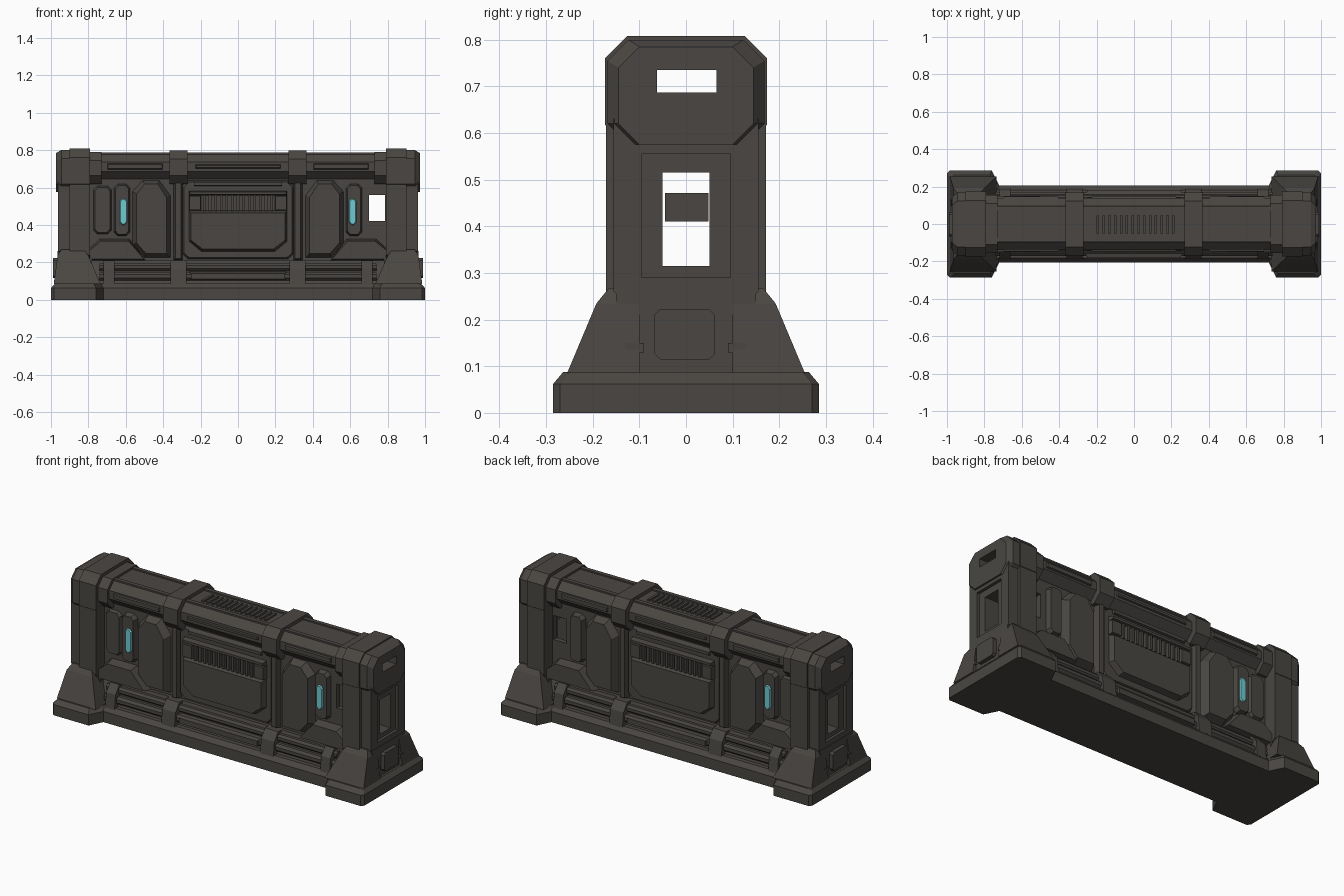
import bpy, bmesh

if "Cube" in bpy.data.objects:
    bpy.data.objects.remove(bpy.data.objects["Cube"])


def material(name, rgb):
    m = bpy.data.materials.new(name)
    m.diffuse_color = (*rgb, 1)
    m.use_nodes = True
    m.node_tree.nodes["Principled BSDF"].inputs["Base Color"].default_value = m.diffuse_color
    return m


METAL = material("dark_metal", (0.068, 0.062, 0.055))
CYAN = material("cyan_glow", (0.16, 0.60, 0.64))
CUTTERS = []


def loft(name, rings, mirror="", mat=METAL, cut=False):
    """Skin a list of matching 3D rings, cap the ends, mirror across x / y."""
    bm = bmesh.new()
    vs = [[bm.verts.new(p) for p in r] for r in rings]
    n = len(vs[0])
    for a, b in zip(vs, vs[1:]):
        for i in range(n):
            j = (i + 1) % n
            bm.faces.new((a[i], a[j], b[j], b[i]))
    bm.faces.new(vs[0])
    bm.faces.new(vs[-1])
    bmesh.ops.recalc_face_normals(bm, faces=bm.faces)
    me = bpy.data.meshes.new(name)
    bm.to_mesh(me)
    bm.free()
    me.materials.append(mat)
    ob = bpy.data.objects.new(name, me)
    bpy.context.collection.objects.link(ob)
    if mirror:
        m = ob.modifiers.new("mirror", 'MIRROR')
        m.use_axis = ("x" in mirror, "y" in mirror, False)
        m.use_mirror_merge = False
    if cut:
        for c in CUTTERS:
            b = ob.modifiers.new("cut", 'BOOLEAN')
            b.operation, b.solver, b.object = 'DIFFERENCE', 'EXACT', c
    return ob


def octo(x0, x1, y0, y1, c):
    """Rectangle with chamfered corners."""
    return [(x0 + c, y0), (x1 - c, y0), (x1, y0 + c), (x1, y1 - c),
            (x1 - c, y1), (x0 + c, y1), (x0, y1 - c), (x0, y0 + c)]


def rect(x0, x1, y0, y1):
    return [(x0, y0), (x1, y0), (x1, y1), (x0, y1)]


def prism_x(name, pts, a, b, mirror="", **k):
    return loft(name, [[(x, y, z) for y, z in pts] for x in (a, b)], mirror, **k)


def plate(name, pts, depth0, depth1, mirror="y", inset=0.0, **k):
    """Front plate: outline in x,z standing out to -depth1, edges sloped by inset."""
    cx = (min(p[0] for p in pts) + max(p[0] for p in pts)) / 2
    cz = (min(p[1] for p in pts) + max(p[1] for p in pts)) / 2
    w = max(p[0] for p in pts) - cx
    h = max(p[1] for p in pts) - cz
    top = [(cx + (x - cx) * (1 - inset / w), cz + (z - cz) * (1 - inset / h)) for x, z in pts]
    rings = [[(x, -depth0, z) for x, z in pts], [(x, -depth1, z) for x, z in top]]
    return loft(name, rings, mirror, **k)


def box(name, x0, x1, y0, y1, z0, z1, mirror="", **k):
    return prism_x(name, rect(y0, y1, z0, z1), x0, x1, mirror, **k)


# Hidden cutters: see-through windows along the length, end recesses, side opening
cutters = [box("lower_window_cutter", -1.2, 1.2, -.05, .05, .315, .515),
           box("upper_window_cutter", -1.2, 1.2, -.062, .065, .687, .735),
           box("end_recess_cutter", .945, 1.1, -.095, .095, .29, .555, "x"),
           box("side_opening_cutter", .70, .785, -.3, .3, .42, .56)]
for c in cutters:
    c.hide_render = True
    c.hide_viewport = True
    c.display_type = 'WIRE'
CUTTERS = cutters


# Base: dumbbell-shaped slab with clipped corners and chamfered rim
def base_outline(d):
    q = [(1 - d, .27 - d), (.985 - d, .285 - d), (.76 + d * .5, .285 - d), (.72 + d * .5, .205 - d)]
    right = q + [(-x, y) for x, y in reversed(q)]
    return right + [(-x, -y) for x, y in right]


loft("base_slab", [[(x, y, z) for x, y in base_outline(d)]
                   for z, d in ((0, 0), (.062, 0), (.088, .022))])

# Central sill carrying the wall
prism_x("sill", [(-.16, .08), (.16, .08), (.115, .21), (-.115, .21)], -.8, .8)

# Corner buttresses and foot block
loft("buttress", [[(x, -y, z) for x, y in rect(x0, x1, y0, y1)]
                  for z, x0, x1, y0, y1 in ((.085, .735, .985, .1, .255),
                                            (.235, .80, .965, .1, .192),
                                            (.268, .825, .945, .1, .165))], "xy")
prism_x("foot_core", rect(-.15, .15, .08, .26), .78, .965, "x")
prism_x("foot_end_plate", octo(-.068, .062, .115, .222, .012), .96, .988, "x")
for y in (-.11, .11):
    box("foot_bolt", .96, .978, y - .02, y + .02, .13, .15, "x")

# End posts: thick inner rib, narrower outer slab, head cap
prism_x("post_rib", octo(-.172, .172, .22, .65, .02), .79, .90, "x", cut=True)
prism_x("post_outer_slab", octo(-.155, .155, .24, .65, .02), .90, .962, "x", cut=True)
prism_x("post_cap_rib", octo(-.174, .174, .57, .808, .048), .79, .90, "x", cut=True)
loft("post_cap_end", [[(x, y, z) for y, z in octo(-w, w, .575, t, .045)]
                      for x, w, t in ((.88, .168, .80), (.945, .168, .80), (.972, .145, .785))],
     "x", cut=True)
prism_x("post_collar", octo(-.155, .155, .62, .79, .045), .73, .80, "x", cut=True)

# Top beam, clamps and ventilation slats
prism_x("top_beam", octo(-.138, .138, .645, .778, .042), -.8, .8, cut=True)
prism_x("beam_clamp", octo(-.168, .168, .62, .798, .045), .27, .365, "x", cut=True)
for s in (-1, 1):
    box("beam_rail", -.74, .74, s * .085 - .012, s * .085 + .012, .77, .786)
for i in range(14):
    x = -.2 + i * .031
    box("top_slat", x, x + .014, -.05, .045, .775, .787)
plate("beam_side_strip", rect(.40, .70, .695, .73), .13, .148, "xy", .006)
plate("beam_center_strip", rect(-.23, .23, .70, .725), .13, .146, "y", .006)

# Wall skins, front and back, with an inner conduit
plate("wall_skin", rect(-.8, .8, .2, .66), .065, .095, cut=True)
box("inner_conduit", -.6, .6, -.045, .048, .41, .472)

# Centre panel with grille
plate("center_backing", octo(-.30, .30, .215, .64, .03), .09, .112, inset=.01)
plate("center_panel", [(-.20, .255), (.20, .255), (.265, .31), (.265, .48), (-.265, .48), (-.265, .31)],
      .10, .145, inset=.015)
plate("grille_top", rect(-.265, .265, .555, .585), .10, .143, inset=.008)
plate("grille_side", rect(.195, .265, .475, .56), .10, .14, "xy", .006)
for i in range(13):
    x = -.187 + i * .030
    plate("grille_bar", rect(x, x + .014, .475, .56), .10, .137)
plate("center_header", rect(-.24, .24, .605, .635), .09, .126, inset=.006)

# Faceted side panels and divider ribs
plate("side_panel", [(.36, .225), (.50, .225), (.565, .29), (.565, .58), (.51, .64), (.42, .64), (.36, .56)],
      .09, .14, "xy", .022)
plate("divider_rib", rect(.295, .345, .21, .65), .09, .128, "xy", .01)

# Lamp housings; lamps on both front bays but only one rear bay
plate("lamp_housing", octo(.575, .665, .34, .62, .02), .09, .126, "xy", .01)
plate("lamp_left", octo(-.634, -.592, .40, .542, .014), .125, .134, "y", .005, mat=CYAN)
plate("lamp_right", octo(.592, .634, .40, .542, .014), .125, .134, "", .005, mat=CYAN)
plate("wing_panel", octo(-.775, -.675, .35, .61, .02), .09, .112, "y", .01)

# Trapezoid brackets beside the feet
plate("lower_bracket", [(.49, .205), (.82, .205), (.82, .25), (.74, .325), (.58, .325)],
      .09, .15, "xy", .012)

# Pipes along the sill with clamps
for y, z, r in ((.15, .125, .022), (.133, .175, .02)):
    prism_x("sill_pipe", octo(-y - r, -y + r, z - r, z + r, r * .59), -.74, .74, "y")
CLAMP = [(-.19, .08), (-.09, .08), (-.09, .21), (-.145, .21), (-.18, .165)]
prism_x("pipe_clamp", CLAMP, .275, .36, "xy")
prism_x("pipe_clamp_outer", CLAMP, .66, .72, "xy")
plate("sill_cover", rect(-.26, .26, .10, .15), .14, .182, inset=.01)
